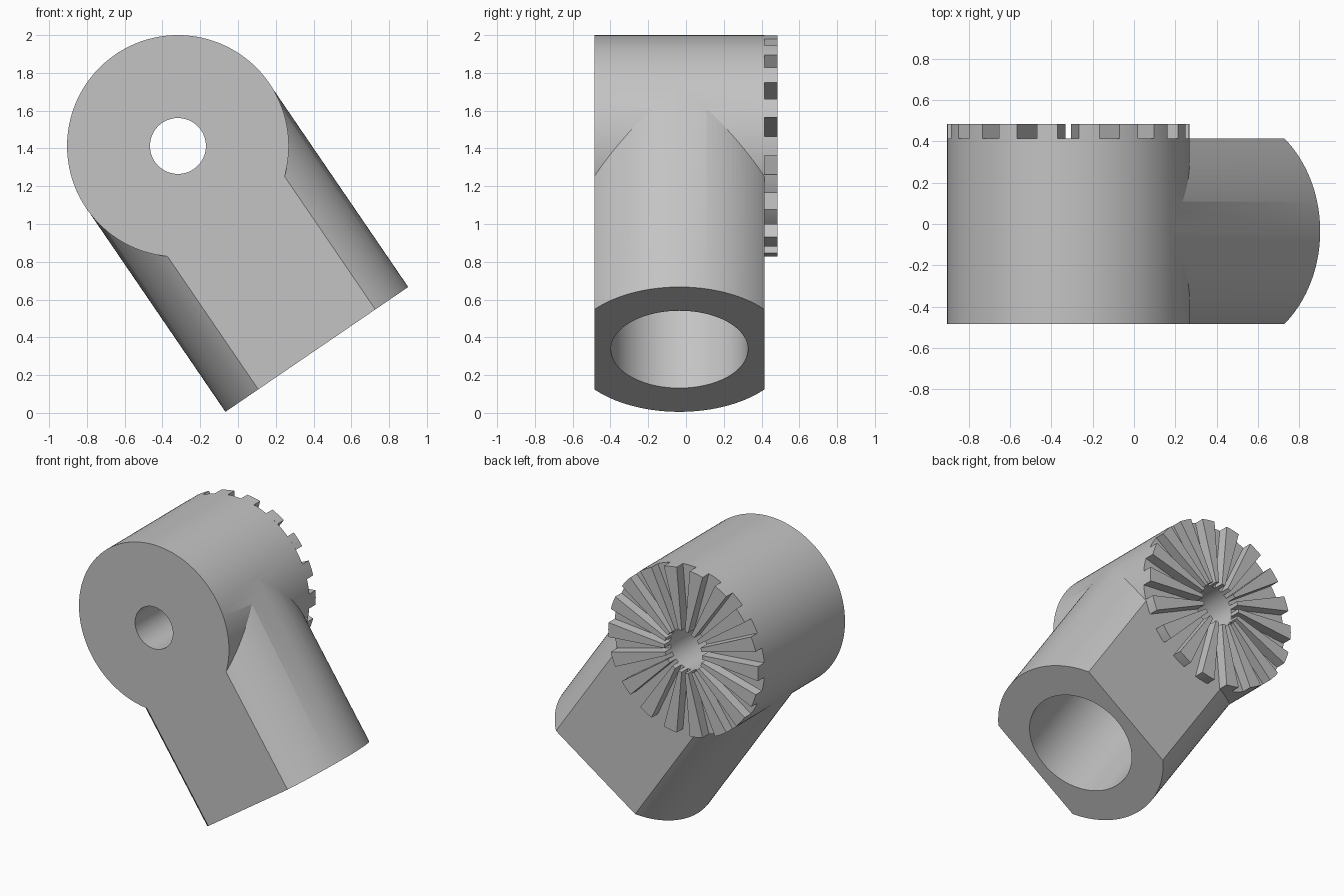
import bpy, bmesh
from math import radians, sin, cos, pi
from mathutils import Vector, Matrix

if "Cube" in bpy.data.objects:
    bpy.data.objects.remove(bpy.data.objects["Cube"], do_unlink=True)

# Key dimensions
PIVOT = Vector((-0.318, 0, 1.413))
ARM_DIR = Vector((0.564, 0, -0.826)).normalized()
ARM_LEN = 1.304
RADIUS, HOLE_R, BORE_R = 0.587, 0.148, 0.363
FRONT, BACK, TEETH_BACK = -0.485, 0.415, 0.485
MID = Vector((0, (FRONT + BACK) / 2, 0))
TEETH = 18

grey = bpy.data.materials.new("plain_grey")
grey.use_nodes = True
grey.diffuse_color = (0.55, 0.55, 0.55, 1)
grey.node_tree.nodes["Principled BSDF"].inputs["Base Color"].default_value = (0.55, 0.55, 0.55, 1)


def make_object(name, bm):
    bmesh.ops.recalc_face_normals(bm, faces=bm.faces[:])
    mesh = bpy.data.meshes.new(name)
    bm.to_mesh(mesh)
    bm.free()
    mesh.materials.append(grey)
    obj = bpy.data.objects.new(name, mesh)
    bpy.context.collection.objects.link(obj)
    return obj


def cylinder(name, start, end, radius, segments=128):
    axis = end - start
    bm = bmesh.new()
    turn = axis.to_track_quat('Z', 'Y').to_matrix().to_4x4()
    bmesh.ops.create_cone(bm, cap_ends=True, segments=segments, radius1=radius, radius2=radius,
                          depth=axis.length,
                          matrix=Matrix.Translation((start + end) / 2) @ turn)
    return make_object(name, bm)


def combine(target, tool, operation):
    tool.hide_render = True
    mod = target.modifiers.new(operation, 'BOOLEAN')
    mod.operation, mod.object, mod.solver = operation, tool, 'EXACT'
    bpy.context.view_layer.objects.active = target
    bpy.ops.object.modifier_apply(modifier=mod.name)
    bpy.data.objects.remove(tool, do_unlink=True)


def smooth(obj):
    bpy.ops.object.select_all(action='DESELECT')
    obj.select_set(True)
    bpy.context.view_layer.objects.active = obj
    bpy.ops.object.shade_smooth_by_angle(angle=radians(20))


# Round head joined to the round arm
across = Vector((0, 1, 0))
arm_end = PIVOT + MID + ARM_DIR * ARM_LEN
body = cylinder("joint_body", PIVOT - across, PIVOT + across, RADIUS)
arm = cylinder("arm", PIVOT + MID, arm_end, RADIUS - 0.001)
combine(body, arm, 'UNION')

# Flat front and back faces
bm = bmesh.new()
bmesh.ops.create_cube(bm, size=1, matrix=Matrix.Translation(MID + Vector((0, 0, 1)))
                      @ Matrix.Diagonal((4, BACK - FRONT, 4, 1)))
combine(body, make_object("slab", bm), 'INTERSECT')

# Pivot hole and the socket in the arm
combine(body, cylinder("pivot_hole", PIVOT - across, PIVOT + across, HOLE_R, 64), 'DIFFERENCE')
combine(body, cylinder("socket", arm_end - ARM_DIR * 0.9, arm_end + ARM_DIR * 0.2, BORE_R, 96),
        'DIFFERENCE')
smooth(body)

# Ring of radial locking teeth on the back
bm = bmesh.new()
step = 2 * pi / TEETH
for i in range(TEETH):
    angles = [i * step + step * (k / 8 - 0.25) for k in range(5)]
    outline = [(RADIUS, a) for a in angles] + [(HOLE_R, a) for a in reversed(angles)]
    base = bm.faces.new([bm.verts.new(PIVOT + Vector((r * cos(a), BACK - 0.001, r * sin(a))))
                         for r, a in outline])
    moved = bmesh.ops.extrude_face_region(bm, geom=[base], use_keep_orig=True)["geom"]
    bmesh.ops.translate(bm, vec=(0, TEETH_BACK - BACK + 0.001, 0),
                        verts=[v for v in moved if isinstance(v, bmesh.types.BMVert)])
smooth(make_object("locking_teeth", bm))
